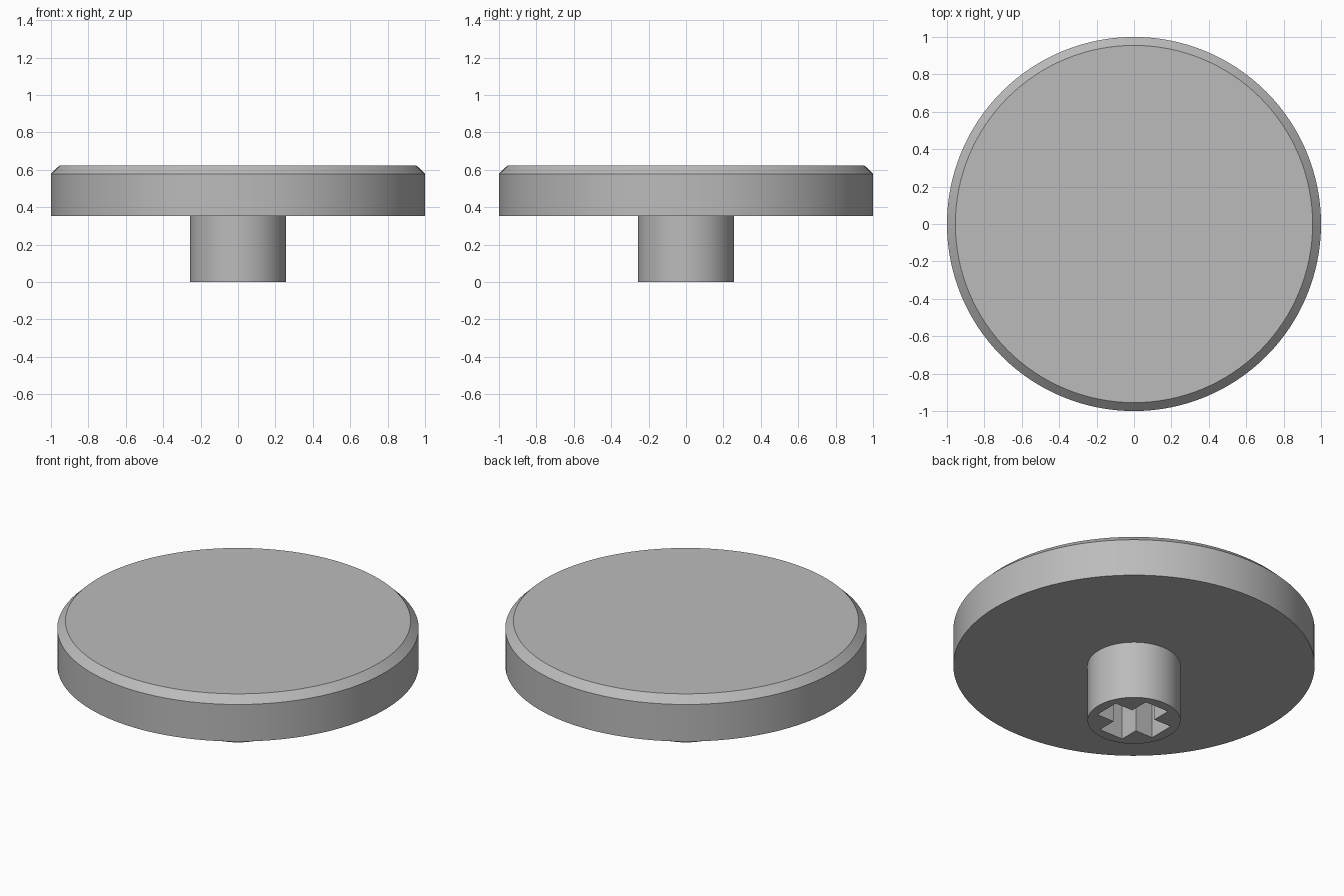
import bpy, bmesh, math
from mathutils import Matrix, Vector

cube = bpy.data.objects.get("Cube")
if cube:
    bpy.data.objects.remove(cube, do_unlink=True)

CAP_BOTTOM, SHOULDER, CAP_TOP = 0.352, 0.578, 0.622
STEM_RADIUS = 0.257
ARM_LENGTH, ARM_HALF_WIDTH = 0.198, 0.08

grey = bpy.data.materials.new("plain grey")
grey.use_nodes = True
grey.diffuse_color = (0.5, 0.5, 0.5, 1)
grey.node_tree.nodes["Principled BSDF"].inputs["Base Color"].default_value = (0.5, 0.5, 0.5, 1)


def ring(radius, z, sides):
    return [(radius * math.cos(math.tau * i / sides),
             radius * math.sin(math.tau * i / sides), z) for i in range(sides)]


def loft(name, rings):
    """Skin a stack of equal outlines and close both ends."""
    bm = bmesh.new()
    loops = [[bm.verts.new(p) for p in r] for r in rings]
    for low, high in zip(loops, loops[1:]):
        for i in range(len(low)):
            j = (i + 1) % len(low)
            bm.faces.new((low[i], low[j], high[j], high[i]))
    bm.faces.new(loops[0][::-1])
    bm.faces.new(loops[-1])
    mesh = bpy.data.meshes.new(name)
    bm.to_mesh(mesh)
    bm.free()
    mesh.materials.append(grey)
    obj = bpy.data.objects.new(name, mesh)
    bpy.context.collection.objects.link(obj)
    return obj


def smooth(obj):
    bpy.ops.object.select_all(action="DESELECT")
    obj.select_set(True)
    bpy.context.view_layer.objects.active = obj
    bpy.ops.object.shade_smooth_by_angle(angle=math.radians(30))


# Round cap with a bevelled top edge
cap = loft("round_cap", [ring(1, CAP_BOTTOM, 128), ring(1, SHOULDER, 128),
                         ring(0.955, CAP_TOP, 128)])
smooth(cap)

# Mounting stem
stem = loft("stem", [ring(STEM_RADIUS, 0, 64), ring(STEM_RADIUS, CAP_BOTTOM, 64)])

# Cross-shaped socket, cut up through the stem to the underside of the cap
w, a = ARM_HALF_WIDTH, ARM_LENGTH
arm = [Vector((a, -w, 0)), Vector((a, w, 0)), Vector((w, w, 0))]
outline = [Matrix.Rotation(math.pi / 2 * k, 3, "Z") @ p for k in range(4) for p in arm]
cutter = loft("socket_cutter", [[(p.x, p.y, z) for p in outline] for z in (-0.1, 0.5)])
cutter.hide_render = True

cut = stem.modifiers.new("socket", "BOOLEAN")
cut.operation = "DIFFERENCE"
cut.solver = "EXACT"
cut.object = cutter
bpy.context.view_layer.objects.active = stem
bpy.ops.object.modifier_apply(modifier=cut.name)
bpy.data.objects.remove(cutter, do_unlink=True)
smooth(stem)
